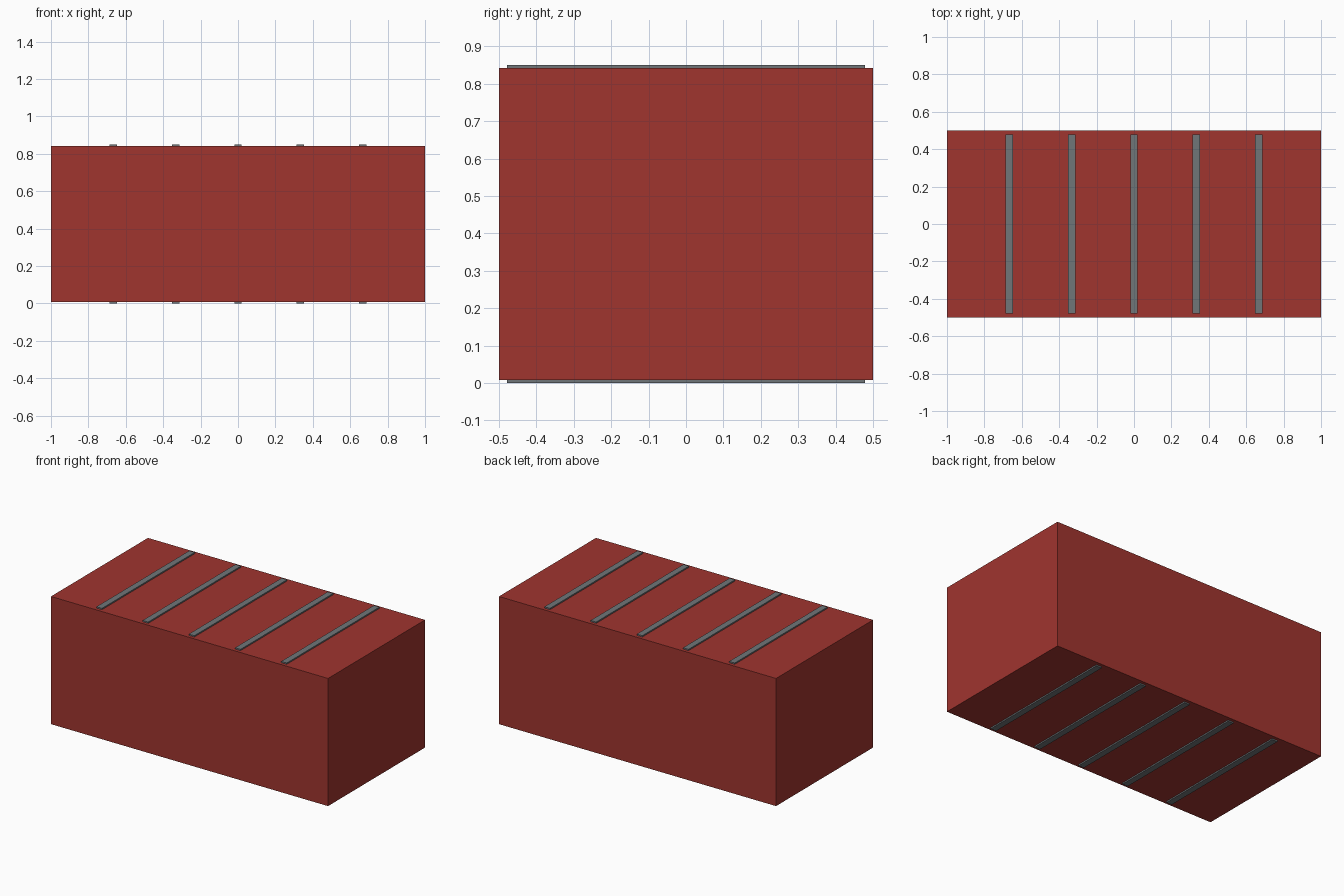
import bpy

if "Cube" in bpy.data.objects:
    bpy.data.objects.remove(bpy.data.objects["Cube"])

HEIGHT = 0.85      # overall height including ribs
RIB_OUT = 0.0085   # how far ribs stand proud
RIB_SINK = 0.01    # how far ribs are set into the body


def material(name, colour):
    mat = bpy.data.materials.new(name)
    mat.diffuse_color = colour
    mat.use_nodes = True
    mat.node_tree.nodes["Principled BSDF"].inputs["Base Color"].default_value = mat.diffuse_color
    return mat


def box(name, size, centre, mat):
    bpy.ops.mesh.primitive_cube_add(size=1, location=centre)
    obj = bpy.context.object
    obj.name = name
    obj.scale = size
    bpy.ops.object.transform_apply(location=False, rotation=False, scale=True)
    obj.data.materials.append(mat)
    return obj


red = material("red_paint", (0.35, 0.035, 0.028, 1))
steel = material("grey_steel", (0.16, 0.18, 0.19, 1))

# Main container body
box("container_body", (2, 1, HEIGHT - 2 * RIB_OUT), (0, 0, HEIGHT / 2), red)

# Five cross ribs on the roof and five under the floor
rib_h = RIB_OUT + RIB_SINK
for i in range(5):
    x = (i - 2) / 3
    for side, z in (("roof", HEIGHT - rib_h / 2), ("floor", rib_h / 2)):
        box(f"{side}_rib_{i + 1}", (0.04, 0.957, rib_h), (x, 0, z), steel)
